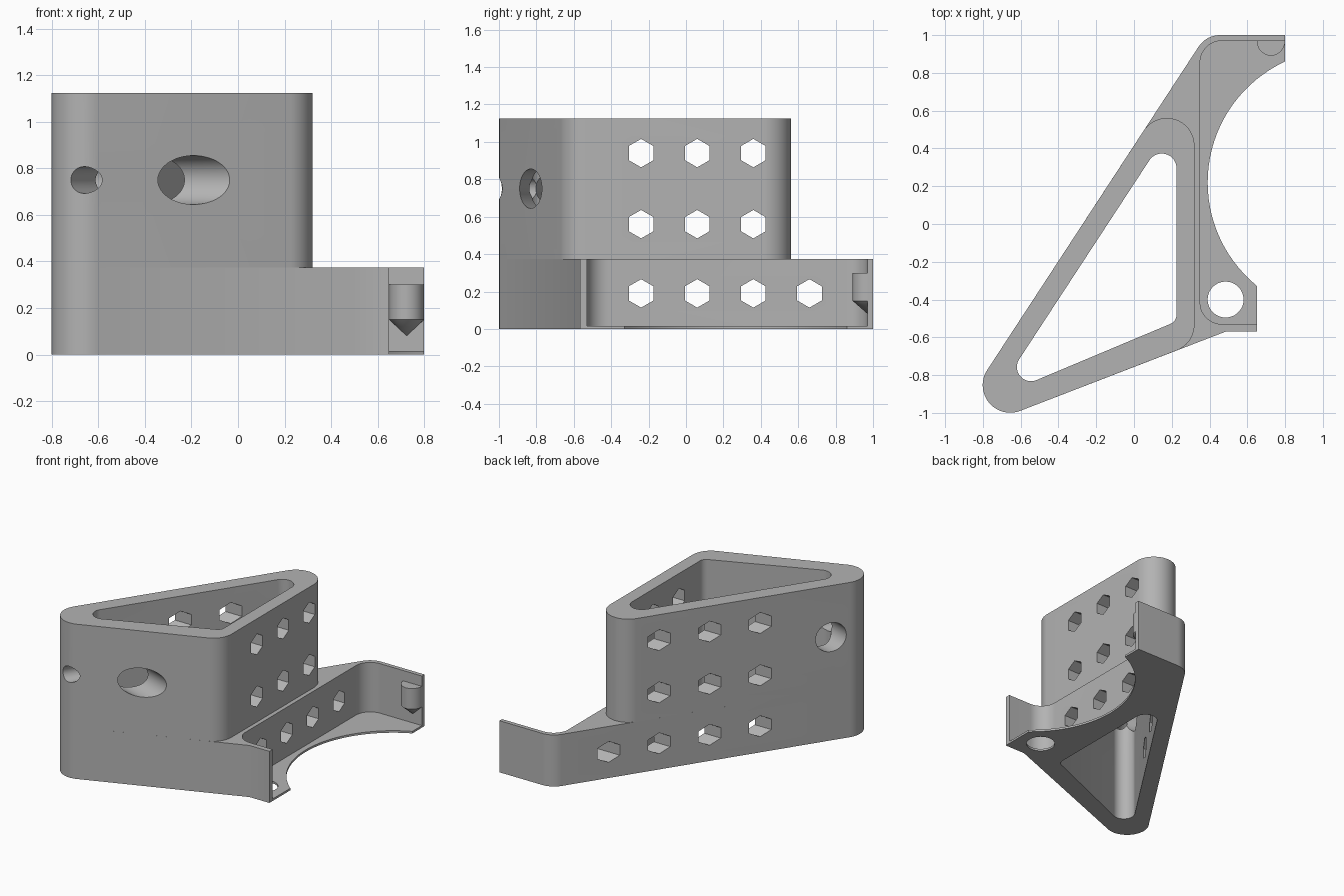
import bpy, bmesh, math
from mathutils import Vector, Matrix

if "Cube" in bpy.data.objects:
    bpy.data.objects.remove(bpy.data.objects["Cube"], do_unlink=True)

GREY = (0.45, 0.45, 0.45, 1)
mat = bpy.data.materials.new("plain grey")
mat.use_nodes = True
mat.diffuse_color = GREY
mat.node_tree.nodes["Principled BSDF"].inputs["Base Color"].default_value = GREY


def make_object(name, bm):
    bmesh.ops.recalc_face_normals(bm, faces=bm.faces[:])
    mesh = bpy.data.meshes.new(name)
    bm.to_mesh(mesh)
    bm.free()
    mesh.materials.append(mat)
    obj = bpy.data.objects.new(name, mesh)
    bpy.context.collection.objects.link(obj)
    return obj


def outline(corners):
    """Counter-clockwise outline running around corner circles (x, y, radius)."""
    n, points = len(corners), []

    def normal(a, b):
        dx, dy = b[0] - a[0], b[1] - a[1]
        return math.atan2(dy, dx) - math.acos((a[2] - b[2]) / math.hypot(dx, dy))

    for i, c in enumerate(corners):
        x, y, r = c
        if r == 0:
            points.append((x, y))
            continue
        start = normal(corners[i - 1], c)
        sweep = (normal(c, corners[(i + 1) % n]) - start) % math.tau
        steps = max(2, round(math.degrees(sweep) / 5))
        for k in range(steps + 1):
            a = start + sweep * k / steps
            points.append((x + r * math.cos(a), y + r * math.sin(a)))
    return points


def prism(name, points, z0, z1):
    bm = bmesh.new()
    face = bm.faces.new([bm.verts.new((x, y, z0)) for x, y in points])
    ext = bmesh.ops.extrude_face_region(bm, geom=[face], use_keep_orig=True)
    verts = [g for g in ext["geom"] if isinstance(g, bmesh.types.BMVert)]
    bmesh.ops.translate(bm, verts=verts, vec=(0, 0, z1 - z0))
    return make_object(name, bm)


def add_rod(bm, start, end, radius, sides):
    a, b = Vector(start), Vector(end)
    turn = (b - a).to_track_quat('Z', 'Y').to_matrix().to_4x4()
    bmesh.ops.create_cone(bm, cap_ends=True, segments=sides, radius1=radius,
                          radius2=radius, depth=(b - a).length,
                          matrix=Matrix.Translation((a + b) / 2) @ turn)


def rod(name, start, end, radius, sides=64):
    bm = bmesh.new()
    add_rod(bm, start, end, radius, sides)
    return make_object(name, bm)


def hex_holes(name, rows, columns):
    """Hexagonal rods along x, each with a point at the top."""
    bm = bmesh.new()
    for z in rows:
        for y in columns:
            ring = [(y + 0.076 * math.sin(k * math.pi / 3),
                     z + 0.076 * math.cos(k * math.pi / 3)) for k in range(6)]
            ends = [[bm.verts.new((x, p, q)) for p, q in ring] for x in (-1.5, 1.5)]
            bm.faces.new(ends[0])
            bm.faces.new(ends[1])
            for k in range(6):
                j = (k + 1) % 6
                bm.faces.new((ends[0][k], ends[0][j], ends[1][j], ends[1][k]))
    return make_object(name, bm)


def cut(obj, cutters):
    bpy.context.view_layer.objects.active = obj
    for c in cutters:
        mod = obj.modifiers.new("cut", 'BOOLEAN')
        mod.operation, mod.solver, mod.object = 'DIFFERENCE', 'EXACT', c
        bpy.ops.object.modifier_apply(modifier=mod.name)
        bpy.data.objects.remove(c, do_unlink=True)


def smooth(obj):
    bpy.ops.object.select_all(action='DESELECT')
    obj.select_set(True)
    bpy.context.view_layer.objects.active = obj
    bpy.ops.object.shade_smooth_by_angle(angle=math.radians(25))


STEP, TOP, FLOOR = 0.375, 1.125, 0.015
NOSE = (-0.655, -0.853, 0.146)
CAVITY = outline([(-0.545, -0.757, 0.075), (0.175, -0.482, 0.05), (0.147, 0.295, 0.078)])
COLUMNS = [-0.24, 0.06, 0.36]

# Tall triangular tower
tower = prism("tower", outline([NOSE, (0.174, -0.533, 0.146), (0.174, 0.415, 0.146)]), STEP, TOP)
bore_in, bore_out = Vector((-0.19, -0.83, 0.75)), Vector((-0.705, -0.66, 0.75))
reach = (bore_in - bore_out).normalized() * 0.4
cut(tower, [
    prism("cavity_cutter", CAVITY, -1, 2),
    hex_holes("hex_cutter", (0.56, 0.94), COLUMNS),
    rod("bore_cutter", bore_in + reach, bore_out - reach, 0.105),
    rod("screw_hole_cutter", (-0.73, -1.12, 0.75), (-0.52, -0.756, 0.75), 0.0575, 48),
])

# Low base with a curved front edge on its tray
cx, cy, radius = 1.0945, 0.22, 0.7045
a0, a1 = math.atan2(-0.55, 0.65 - cx), math.atan2(0.64, 0.8 - cx)
a0 += math.tau
arc = [(cx + radius * math.cos(a0 + (a1 - a0) * k / 32),
        cy + radius * math.sin(a0 + (a1 - a0) * k / 32), 0) for k in range(33)]
arc[0], arc[-1] = (0.65, arc[0][1], 0), (0.8, arc[-1][1], 0)
base = prism("base", outline([NOSE, (0.49, -0.568, 0), (0.65, -0.568, 0)] + arc
                             + [(0.8, 1, 0), (0.455, 0.865, 0.135)]), 0, STEP)
tray = outline([(0.465, -0.415, 0.115), (1.5, -0.53, 0), (1.5, 0.97, 0), (0.465, 0.855, 0.115)])
cut(base, [
    prism("cavity_cutter", CAVITY, -1, 2),
    prism("tray_cutter", tray, FLOOR, 1),
    hex_holes("hex_cutter", (0.19,), COLUMNS + [0.66]),
    rod("floor_hole_cutter", (0.485, -0.4, -0.5), (0.485, -0.4, 0.2), 0.095),
])

# Half-round peg with a pointed underside on the back wall
bm = bmesh.new()
for k in range(25):
    a = math.pi + math.pi * k / 24
    for z in (0.15, 0.3):
        bm.verts.new((0.725 + 0.075 * math.cos(a), 0.971 + 0.08 * math.sin(a), z))
bm.verts.new((0.725, 0.971, 0.08))
bmesh.ops.convex_hull(bm, input=bm.verts[:])
peg = make_object("wall_peg", bm)

for part in (tower, base, peg):
    smooth(part)
